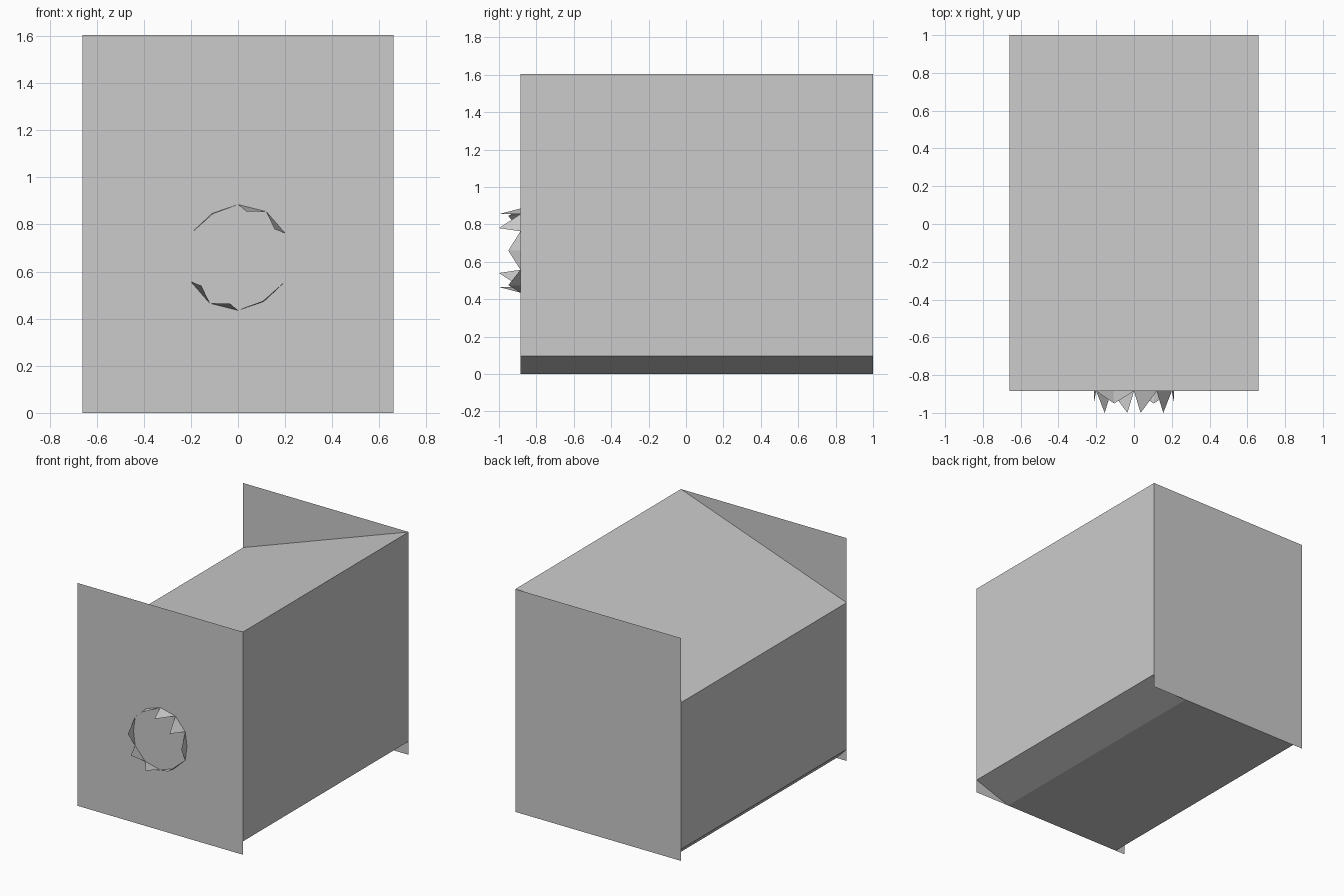
import bpy

if "Cube" in bpy.data.objects:
    bpy.data.objects.remove(bpy.data.objects["Cube"])

Y0, Y1 = -0.885, 1.0      # front and back planes
W, H = 0.66, 1.605        # half width, height
ZC = 0.66                 # height of the ring centre


def make(name, verts, faces):
    me = bpy.data.meshes.new(name)
    me.from_pydata(verts, [], faces)
    me.update()
    ob = bpy.data.objects.new(name, me)
    bpy.context.collection.objects.link(ob)
    return ob


# Thin rectangular end plates
def plate(name, y, front):
    v = [(-W, y, 0), (W, y, 0), (W, y, H), (-W, y, H)]
    make(name, v, [(0, 1, 2, 3) if front else (3, 2, 1, 0)])


plate("front_plate", Y0, True)
plate("back_plate", Y1, False)

# Body: sloped roof, straight walls and uneven bottom chamfers, swept along y
profile = [(-0.58, 0), (0.38, 0), (W, 0.097), (W, H), (-W, 1.14), (-W, 0.083)]
n = len(profile)
body_verts = [(x, y, z) for y in (Y0, Y1) for x, z in profile]
body_faces = [(i, i + n, (i + 1) % n + n, (i + 1) % n) for i in range(n)]
make("body_shell", body_verts, body_faces)

# Ring of teeth: half of it, repeated with a half turn about the ring centre
# each tooth: base points (x, z offset) then tip (x, z offset, y)
teeth = [
    ([(0, 0.225), (0.12, 0.195)], (0.035, 0.195, -1.0)),
    ([(0.12, 0.195), (0.20, 0.103)], (0.155, 0.12, -1.0)),
    ([(0.20, 0.103), (0.213, 0), (0.20, -0.103)], (0.213, 0, -0.95)),
    ([(0.20, -0.103), (0.11, -0.187), (0, -0.225)], (0.105, -0.185, -0.95)),
]
verts, faces = [], []
for s in (1, -1):
    for base, (tx, tz, ty) in teeth:
        k = len(verts)
        verts += [(s * x, Y0, ZC + s * z) for x, z in base]
        verts.append((s * tx, ty, ZC + s * tz))
        tip = len(verts) - 1
        faces += [(k + i, tip, k + i + 1) for i in range(len(base) - 1)]
make("tooth_ring", verts, faces)
